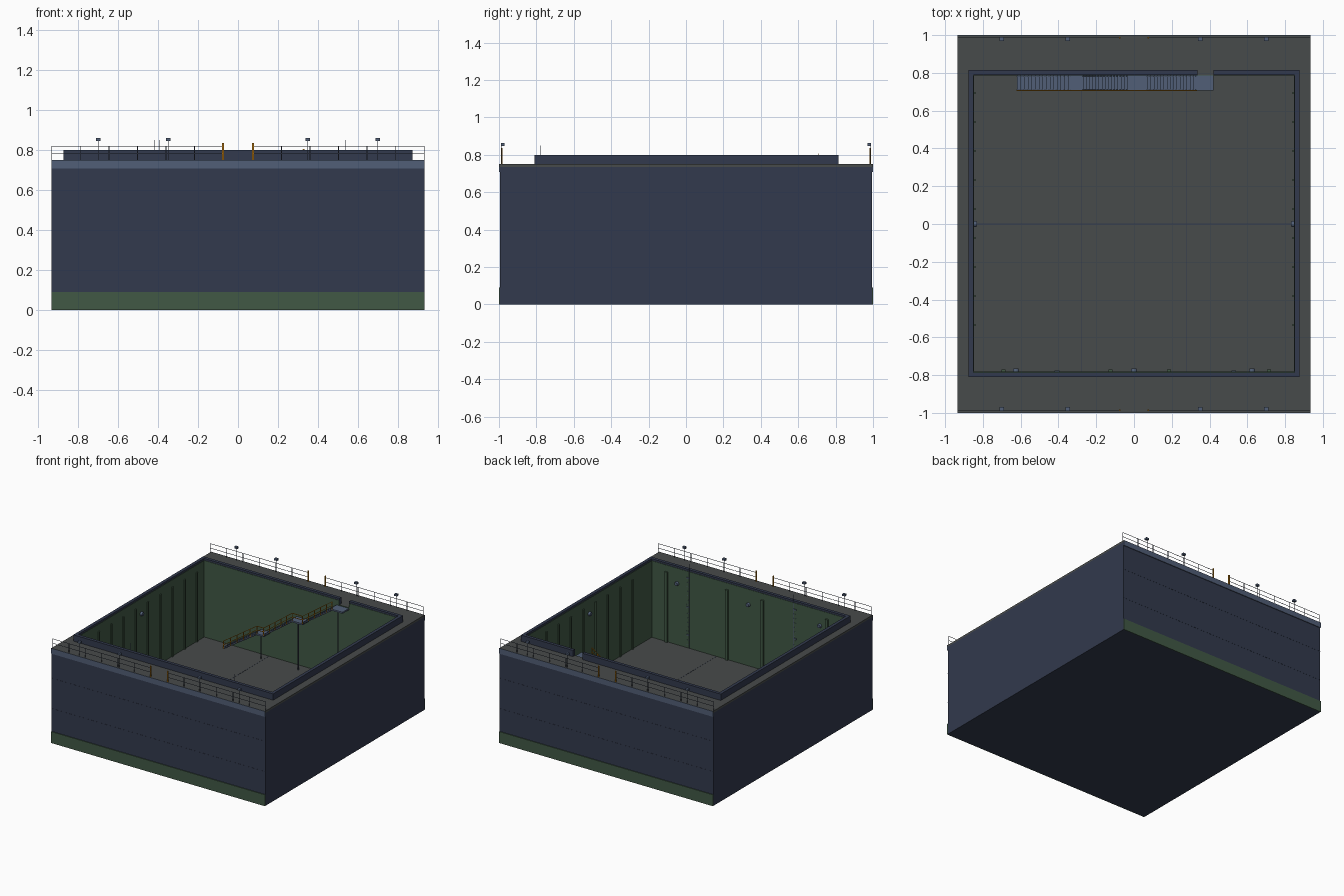
import bpy, bmesh
from mathutils import Vector, Matrix

old = bpy.data.objects.get("Cube")
if old:
    bpy.data.objects.remove(old, do_unlink=True)


def material(name, *rgb):
    m = bpy.data.materials.new(name)
    m.use_nodes = True
    col = [(c / 255) ** 2.2 for c in rgb] + [1]
    m.diffuse_color = col
    bsdf = m.node_tree.nodes["Principled BSDF"]
    bsdf.inputs["Base Color"].default_value = col
    bsdf.inputs["Roughness"].default_value = 0.8
    return m


SLATE = material("slate wall", 53, 60, 78)
GREEN = material("green lining", 67, 89, 71)
STEEL = material("blue steel", 82, 95, 118)
CONCRETE = material("concrete", 73, 76, 76)
METAL = material("dark metal", 62, 68, 83)
ORANGE = material("safety orange", 190, 124, 25)


class Part:
    """One named object gathered from simple solids."""

    def __init__(self, name, mat):
        self.name, self.mat, self.bm = name, mat, bmesh.new()

    def box(self, x0, x1, y0, y1, z0, z1):
        size = Matrix.Diagonal((x1 - x0, y1 - y0, z1 - z0, 1))
        mid = Matrix.Translation(((x0 + x1) / 2, (y0 + y1) / 2, (z0 + z1) / 2))
        bmesh.ops.create_cube(self.bm, size=1, matrix=mid @ size)

    def beam(self, p, q, w=0.004, h=None):
        p, q = Vector(p), Vector(q)
        d = q - p
        rot = d.to_track_quat('Z', 'Y').to_matrix().to_4x4()
        size = Matrix.Diagonal((w, h or w, d.length, 1))
        bmesh.ops.create_cube(self.bm, size=1, matrix=Matrix.Translation((p + q) / 2) @ rot @ size)

    def disc(self, at, radius, depth, axis):
        rot = Vector(axis).to_track_quat('Z', 'Y').to_matrix().to_4x4()
        bmesh.ops.create_cone(self.bm, cap_ends=True, segments=12, radius1=radius, radius2=radius * 0.8,
                              depth=depth, matrix=Matrix.Translation(at) @ rot)

    def done(self):
        mesh = bpy.data.meshes.new(self.name)
        self.bm.to_mesh(mesh)
        self.bm.free()
        mesh.materials.append(self.mat)
        bpy.context.collection.objects.link(bpy.data.objects.new(self.name, mesh))


# Main dimensions
W, L, EDGE = 0.935, 0.994, 0.999    # half width, half length of walls and of deck
IX, IY0, IY1 = 0.85, -0.785, 0.79   # pit opening
FLOOR, SLAB, DECK, TOP = 0.18, 0.735, 0.75, 0.80
GAP0, GAP1 = 0.335, 0.42            # kerb opening at the stair head


def ring(part, ox, oy0, oy1, ix, iy0, iy1, z0, z1, gap=False):
    part.box(-ox, ox, oy0, iy0, z0, z1)
    for a, b in ((-ox, GAP0), (GAP1, ox)) if gap else ((-ox, ox),):
        part.box(a, b, iy1, oy1, z0, z1)
    for a, b in ((-ox, -ix), (ix, ox)):
        part.box(a, b, iy0, iy1, z0, z1)


# Outer shell, floor and deck
p = Part("outer_walls", SLATE)
ring(p, W, -L, L, IX, IY0, IY1, 0, SLAB)
p.box(-IX, IX, IY0, IY1, 0, 0.05)
p.done()
p = Part("deck", CONCRETE)
ring(p, W, -EDGE, EDGE, IX, IY0, IY1, SLAB, DECK)
p.done()
p = Part("pit_floor", CONCRETE)
p.box(-IX, IX, IY0, IY1, 0.05, FLOOR)
p.done()
p = Part("floor_joints", SLATE)
for x in (-0.28, 0.28):
    p.box(x - 0.001, x + 0.001, IY0, IY1, FLOOR, FLOOR + 0.001)
p.box(-IX, IX, -0.002, 0.002, FLOOR, FLOOR + 0.001)
p.done()

# Painted strips on the two end walls, with faint wall joints
base, band, joints = Part("base_strip", GREEN), Part("top_band", STEEL), Part("wall_joints", SLATE)
for s in (-1, 1):
    y0, y1 = sorted((s * L, s))
    base.box(-W, W, y0, y1, 0, 0.09)
    band.box(-W, W, y0, y1, 0.707, SLAB)
    y0, y1 = sorted((s * EDGE, s))
    band.box(-W, W, y0, y1, SLAB, DECK)
    y0, y1 = sorted((s * L, s * (L + 0.001)))
    for z in (0.27, 0.51):
        joints.box(-W, W, y0, y1, z - 0.0015, z + 0.0015)
for p in (base, band, joints):
    p.done()

# Green pit lining, carried up inside the kerb, with ribs
p = Part("pit_lining", GREEN)
inner = (IX, IY0, IY1, IX - 0.003, IY0 + 0.003, IY1 - 0.003)
ring(p, *inner, FLOOR, DECK)
ring(p, *inner, DECK, 0.785, gap=True)
p.done()
p = Part("wall_ribs", GREEN)
for i in range(9):
    y = -0.535 + i * 0.1535
    for a, b in ((-IX, -IX + 0.012), (IX - 0.012, IX)):
        p.box(a, b, y - 0.006, y + 0.006, FLOOR, 0.73)
for x in (-0.69, -0.125, 0.185, 0.715):
    p.box(x - 0.011, x + 0.011, IY0, IY0 + 0.016, FLOOR, 0.735)
p.done()

# Raised kerb round the pit, open at the stair head
p = Part("kerb", SLATE)
ring(p, 0.875, -0.81, 0.815, IX, IY0, IY1, DECK, TOP, gap=True)
p.done()

# Wall lamps inside the pit
p = Part("pit_lamps", STEEL)
for x in (-0.625, 0, 0.625):
    p.disc((x, IY0 + 0.01, 0.665), 0.017, 0.02, (0, 1, 0))
for s in (-1, 1):
    p.disc((s * (IX - 0.01), 0, 0.665), 0.017, 0.02, (-s, 0, 0))
p.done()

# Ladders on the front pit wall
p = Part("ladders", STEEL)
for x in (-0.407, 0.528):
    for s in (-0.012, 0.012):
        p.beam((x + s, IY0 + 0.008, FLOOR), (x + s, IY0 + 0.008, 0.85), 0.0018)
    for i in range(16):
        z = 0.21 + i * 0.035
        p.beam((x - 0.012, IY0 + 0.008, z), (x + 0.012, IY0 + 0.008, z), 0.0015)
    for z in (0.28, 0.5, 0.73):
        p.box(x - 0.013, x + 0.013, IY0, IY0 + 0.009, z, z + 0.008)
p.done()

# Stair: three flights, each ending on a landing
Y0, Y1 = 0.707, 0.786
flights = [(-0.62, -0.33, -0.27, FLOOR, 0.375), (-0.27, -0.02, 0.07, 0.375, 0.56),
           (0.07, 0.33, 0.42, 0.56, 0.745)]
treads, frame = Part("stair_treads", STEEL), Part("stair_frame", METAL)
rail = Part("stair_rail", ORANGE)
STEPS = 15
RAIL = 0.06
for n, (x0, x1, x2, z0, z1) in enumerate(flights):
    dx, dz = (x1 - x0) / STEPS, (z1 - z0) / STEPS
    for i in range(STEPS):
        x, z = x0 + i * dx, z0 + (i + 1) * dz
        treads.box(x, x + dx, Y0, Y1, z - 0.004, z)
    treads.box(x1, x2, Y0, Y1, z1 - 0.012, z1)
    for y in (Y0 + 0.004, Y1 - 0.004):
        frame.beam((x0, y, z0 + 0.004), (x1, y, z1 - 0.004), 0.004, 0.012)
    xm = (x1 + x2) / 2
    frame.beam((xm, Y0 + 0.01, FLOOR), (xm, Y0 + 0.01, z1 - 0.012), 0.006)
    for h in (RAIL, RAIL / 2):
        rail.beam((x0, Y0, z0 + h), (x1, Y0, z1 + h), 0.004)
        if n < 2:
            rail.beam((x1, Y0, z1 + h), (x2, Y0, z1 + h), 0.004)
    for i in range(6):
        x, z = x0 + (x1 - x0) * i / 5, z0 + (z1 - z0) * i / 5
        rail.beam((x, Y0, z), (x, Y0, z + RAIL), 0.005)
for p in (treads, frame, rail):
    p.done()

# Deck railings, gate posts and lamp poles at both ends
rails, gates = Part("deck_railings", METAL), Part("gate_posts", ORANGE)
poles, heads = Part("lamp_poles", METAL), Part("lamp_heads", STEEL)
GATE = 0.075
for end in (-1, 1):
    y = end * 0.986
    for s in (-1, 1):
        for z in (0.785, 0.82):
            rails.beam((s * GATE, y, z), (s * (W - 0.002), y, z), 0.0025)
        for i in range(1, 7):
            x = s * (GATE + (W - GATE - 0.002) * i / 6)
            rails.beam((x, y, DECK), (x, y, 0.82), 0.0035)
        gates.beam((s * GATE, y, DECK), (s * GATE, y, 0.835), 0.008)
        for x in (s * 0.35, s * 0.7):
            poles.beam((x, y, DECK), (x, y, 0.847), 0.003)
            heads.box(x - 0.012, x + 0.012, end * 0.98 - 0.01, end * 0.98 + 0.01, 0.847, 0.862)
for p in (rails, gates, poles, heads):
    p.done()
